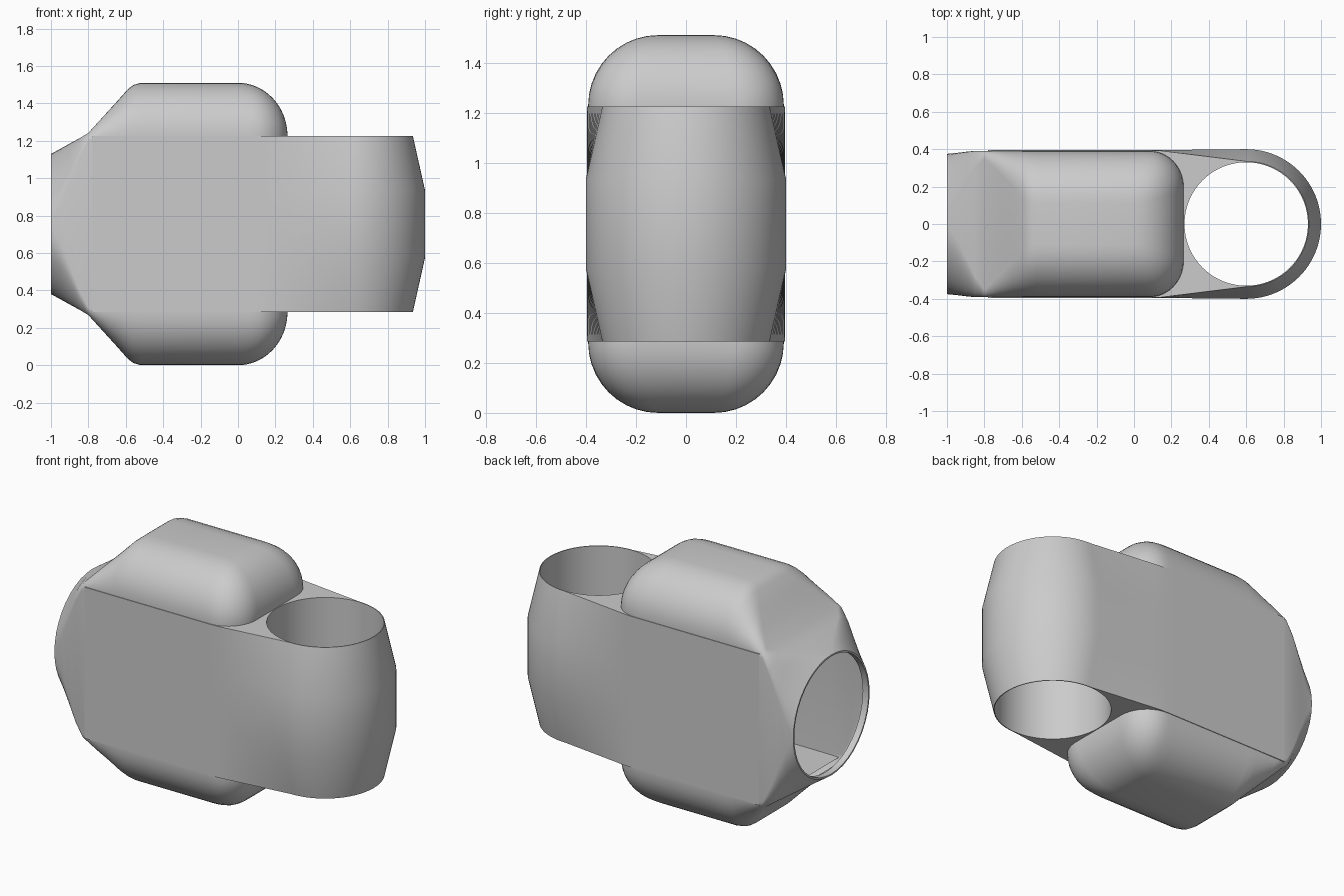
import bpy, bmesh
from math import sin, cos, pi, radians, sqrt

if "Cube" in bpy.data.objects:
    bpy.data.objects.remove(bpy.data.objects["Cube"])

MID = 0.755      # height of the horizontal socket axis
SIDE = 0.395     # half width of the fitting
HALF = 0.47      # half height of the sleeve block

grey = bpy.data.materials.new("plain grey")
grey.use_nodes = True
grey.diffuse_color = (0.6, 0.6, 0.6, 1)
grey.node_tree.nodes["Principled BSDF"].inputs["Base Color"].default_value = (0.6, 0.6, 0.6, 1)


def finish(name, bm, angle):
    bmesh.ops.remove_doubles(bm, verts=bm.verts, dist=1e-5)
    bmesh.ops.recalc_face_normals(bm, faces=bm.faces)
    mesh = bpy.data.meshes.new(name)
    bm.to_mesh(mesh)
    bm.free()
    mesh.materials.append(grey)
    obj = bpy.data.objects.new(name, mesh)
    bpy.context.collection.objects.link(obj)
    bpy.ops.object.select_all(action='DESELECT')
    obj.select_set(True)
    bpy.context.view_layer.objects.active = obj
    bpy.ops.object.shade_smooth_by_angle(angle=radians(angle))
    return obj


def strip(bm, a, b, closed):
    n = len(a)
    for i in range(n if closed else n - 1):
        j = (i + 1) % n
        bm.faces.new((a[i], a[j], b[j], b[i]))


def rounded_section(x, hw, hh, r, segs=10):
    """Rounded rectangle across the x axis."""
    pts = []
    for k, (sy, sz) in enumerate(((1, 1), (-1, 1), (-1, -1), (1, -1))):
        for i in range(segs + 1):
            a = (k + i / segs) * pi / 2
            pts.append((x, sy * (hw - r) + r * cos(a), MID + sz * (hh - r) + r * sin(a)))
    return pts


# Socket body: round open lip, flare to a square shoulder, then a rounded hump
W = SIDE - 0.004
stations = [(-0.96, .365, .365, .365), (-1, .365, .365, .365), (-1, .375, .375, .375),
            (-0.95, .38, .402, .30), (-0.9, .386, .43, .21), (-0.85, W, .457, .11),
            (-0.8, W, .487, .04), (-0.72, W, .575, .115), (-0.65, W, .652, .19),
            (-0.59, W, .72, .25), (-0.56, W, .743, .27), (-0.52, W, .755, .28)]
for i in range(13):
    t = i / 12 * pi / 2
    x = 0.265 * sin(t)
    u = max(0, (x - 0.08) / 0.185)
    stations.append((x, 0.2 + (W - 0.2) * sqrt(max(0, 1 - u * u)),
                     HALF + 0.285 * cos(t), 0.01 + 0.27 * cos(t)))

bm = bmesh.new()
loops = [[bm.verts.new(p) for p in rounded_section(*s)] for s in stations]
for a, b in zip(loops, loops[1:]):
    strip(bm, a, b, True)
bm.faces.new(loops[-1])
finish("socket_body", bm, 40)

# Sleeve block: flat cheeks running into a barrel around an upright bore
AX, BORE, END, N = 0.6, 0.33, -0.78, 24


def sleeve_row(radius, z, bore=False):
    pts = []
    for i in range(-2 * N, 2 * N + 1):
        a = i / (2 * N) * pi
        if bore or abs(i) <= N:
            pts.append((AX + radius * cos(a), radius * sin(a), z))
        else:
            x = AX + (END - AX) * (abs(i) - N) / N
            y = SIDE + (radius - SIDE) * max(0, (x - 0.12) / (AX - 0.12))
            pts.append((x, y if i > 0 else -y, z))
    return pts


top, bottom = MID + HALF, MID - HALF
bm = bmesh.new()
rows = [sleeve_row(BORE, top, True), sleeve_row(0.335, top),
        sleeve_row(0.4, MID + 0.18), sleeve_row(0.4, MID - 0.18),
        sleeve_row(0.335, bottom), sleeve_row(BORE, bottom, True)]
rows = [[bm.verts.new(p) for p in row] for row in rows]
for a, b in zip(rows, rows[1:] + rows[:1]):
    strip(bm, a, b, False)
for bore_row, rim in ((rows[0], rows[1]), (rows[5], rows[4])):
    bm.faces.new((bore_row[0], rim[0], rim[-1]))
finish("sleeve_block", bm, 30)
